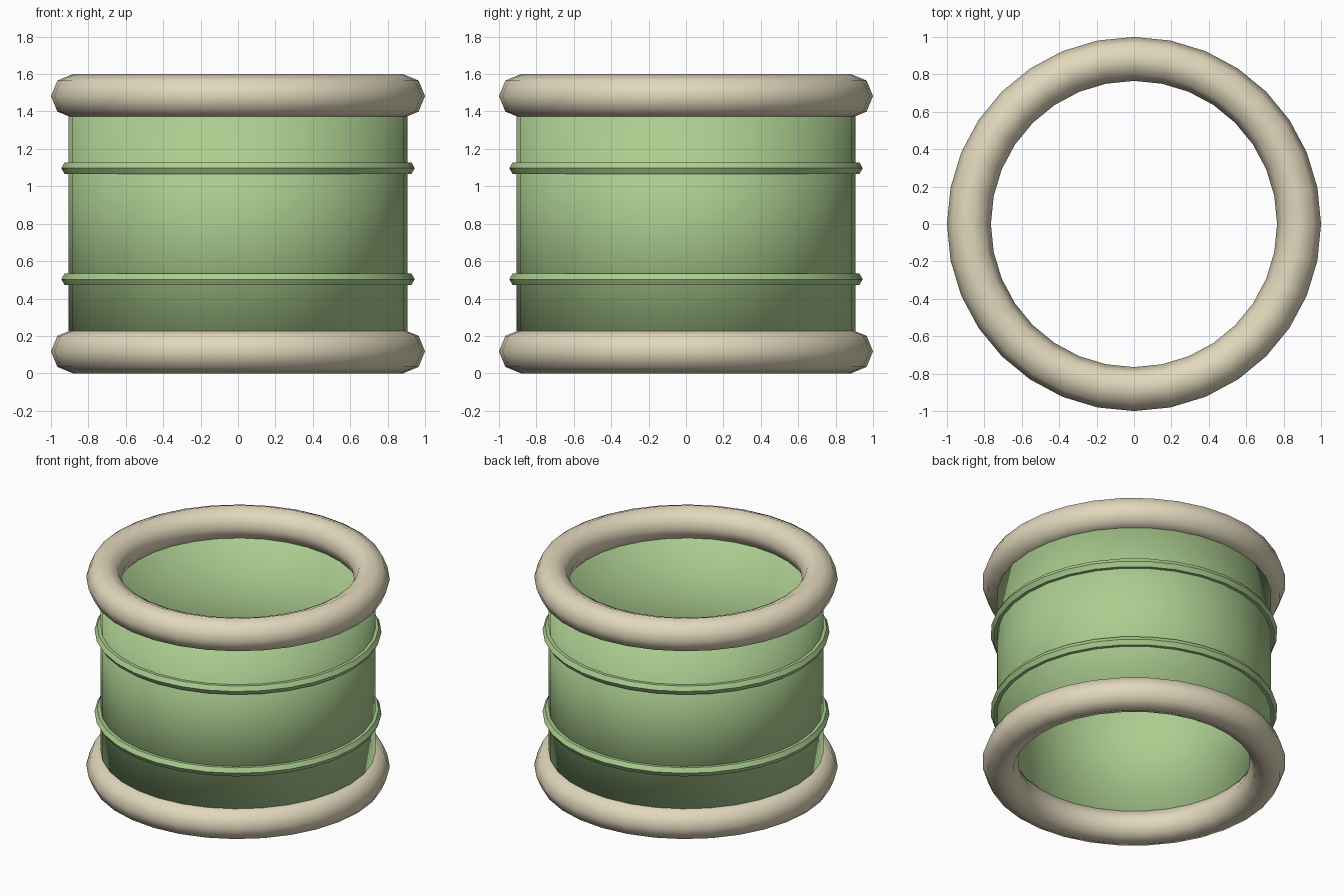
import bpy
import math

cube = bpy.data.objects.get("Cube")
if cube:
    bpy.data.objects.remove(cube, do_unlink=True)


def make_material(name, rgb):
    mat = bpy.data.materials.new(name)
    mat.use_nodes = True
    color = (*rgb, 1.0)
    mat.diffuse_color = color
    mat.node_tree.nodes["Principled BSDF"].inputs["Base Color"].default_value = color
    return mat


green = make_material("soft green", (0.41, 0.62, 0.28))
beige = make_material("warm beige", (0.76, 0.685, 0.505))

SIDES = 32
HEIGHT = 1.6
RIM_MAJOR = 0.8825
RIM_MINOR = 0.1175


def add_ring(name, z, major, minor, minor_sides, mat):
    """Horizontal ring centred on the z axis."""
    bpy.ops.mesh.primitive_torus_add(
        location=(0, 0, z), major_radius=major, minor_radius=minor,
        major_segments=SIDES, minor_segments=minor_sides)
    ring = bpy.context.object
    ring.name = name
    ring.data.materials.append(mat)
    bpy.ops.object.shade_smooth_by_angle(angle=math.radians(50))


# Open thick-walled tube body, its ends hidden inside the rims
bpy.ops.mesh.primitive_cylinder_add(
    vertices=SIDES, radius=0.905, depth=HEIGHT - 2 * RIM_MINOR,
    end_fill_type='NOTHING', location=(0, 0, HEIGHT / 2))
body = bpy.context.object
body.name = "tube_body"
body.data.materials.append(green)
bpy.ops.object.shade_smooth()
wall = body.modifiers.new("wall", 'SOLIDIFY')
wall.thickness = 0.1
wall.offset = -1

# Thick rounded rims at both ends
add_ring("bottom_rim", RIM_MINOR, RIM_MAJOR, RIM_MINOR, 8, beige)
add_ring("top_rim", HEIGHT - RIM_MINOR, RIM_MAJOR, RIM_MINOR, 8, beige)

# Narrow raised bands around the body
add_ring("lower_band", 0.503, 0.909, 0.036, 6, green)
add_ring("upper_band", 1.097, 0.909, 0.036, 6, green)
